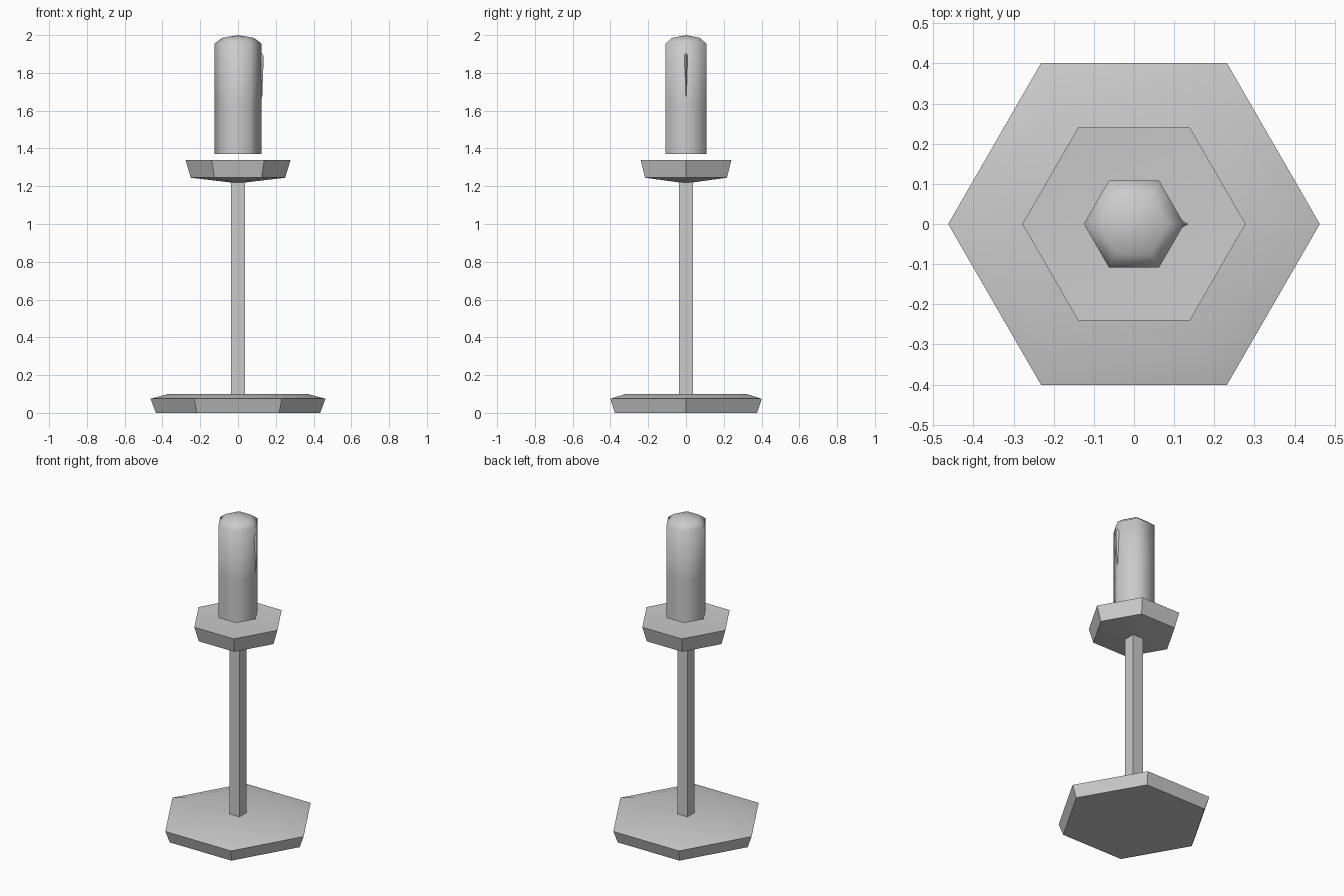
import bpy, bmesh
from math import cos, sin, pi, radians

if "Cube" in bpy.data.objects:
    bpy.data.objects.remove(bpy.data.objects["Cube"])


def lathe_hex(name, rings, top=None, bottom=None, smooth=35):
    """Six-sided stack of (radius, z) rings, closed by centre points."""
    bm = bmesh.new()
    loops = [[bm.verts.new((r * cos(i * pi / 3), r * sin(i * pi / 3), z))
              for i in range(6)] for r, z in rings]
    for a, b in zip(loops, loops[1:]):
        for i in range(6):
            j = (i + 1) % 6
            bm.faces.new((a[i], a[j], b[j], b[i]))
    for loop, z in ((loops[0], bottom), (loops[-1], top)):
        if z is None:
            bm.faces.new(loop)
        else:
            c = bm.verts.new((0, 0, z))
            for i in range(6):
                bm.faces.new((loop[i], loop[(i + 1) % 6], c))
    bmesh.ops.recalc_face_normals(bm, faces=bm.faces)
    mesh = bpy.data.meshes.new(name)
    bm.to_mesh(mesh)
    bm.free()
    obj = bpy.data.objects.new(name, mesh)
    bpy.context.collection.objects.link(obj)
    bpy.context.view_layer.objects.active = obj
    obj.select_set(True)
    bpy.ops.object.shade_smooth_by_angle(angle=radians(smooth))
    obj.select_set(False)
    return obj


# Foot with bevelled upper rim
lathe_hex("base", [(0.435, 0), (0.463, 0.075), (0.37, 0.10)], top=0.10)

# Square stem
bpy.ops.mesh.primitive_cube_add(size=1, location=(0, 0, 0.66))
stem = bpy.context.object
stem.name = "stem"
stem.scale = (0.072, 0.072, 1.13)
stem.select_set(False)

# Drip cup
lathe_hex("cup", [(0.04, 1.22), (0.25, 1.245), (0.278, 1.34)], top=1.325)

# Candle: creased lower half, soft upper half and domed top
candle = lathe_hex("candle", [(0.125, 1.37), (0.125, 1.63), (0.125, 1.955),
                              (0.085, 1.985)], top=2.0, smooth=70)
crease = candle.data.attributes.get("sharp_edge")
if crease is None:
    crease = candle.data.attributes.new("sharp_edge", 'BOOLEAN', 'EDGE')
for e in candle.data.edges:
    zs = [candle.data.vertices[v].co.z for v in e.vertices]
    if max(zs) < 1.64 and max(zs) - min(zs) > 0.1:
        crease.data[e.index].value = True

# Wax drip running down the right corner
bm = bmesh.new()
rows = []
for w, x, z in ((0.004, 0.128, 1.67), (0.010, 0.134, 1.83), (0.012, 0.135, 1.89)):
    rows.append([bm.verts.new(p) for p in
                 ((0.115, -w, z), (x, 0, z), (0.115, w, z))])
for a, b in zip(rows, rows[1:]):
    for i in range(3):
        j = (i + 1) % 3
        bm.faces.new((a[i], a[j], b[j], b[i]))
tip = bm.verts.new((0.122, 0, 1.91))
for i in range(3):
    bm.faces.new((rows[-1][i], rows[-1][(i + 1) % 3], tip))
bm.faces.new(rows[0])
bmesh.ops.recalc_face_normals(bm, faces=bm.faces)
mesh = bpy.data.meshes.new("wax_drip")
bm.to_mesh(mesh)
bm.free()
bpy.context.collection.objects.link(bpy.data.objects.new("wax_drip", mesh))
